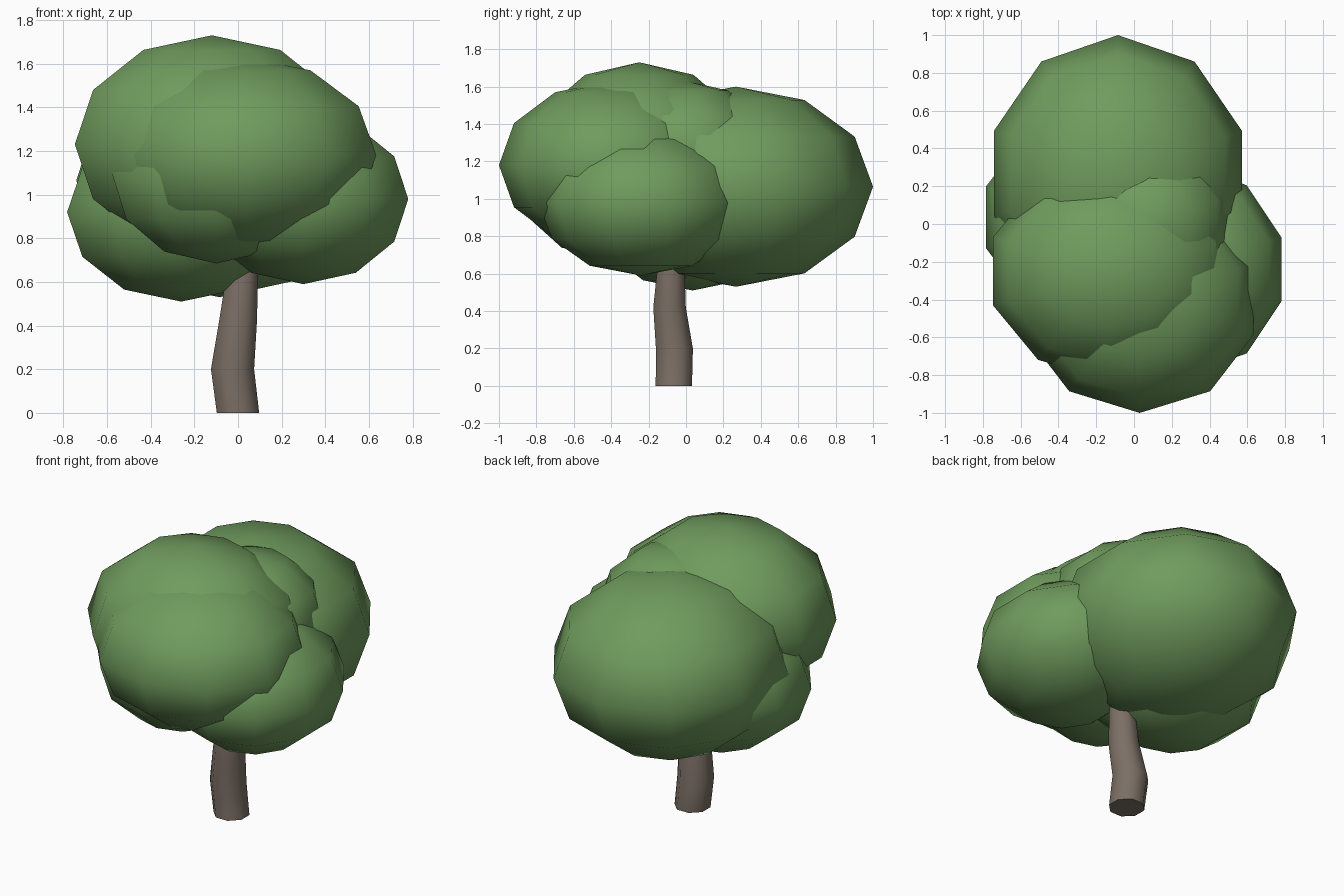
import bpy, bmesh, math

if "Cube" in bpy.data.objects:
    bpy.data.objects.remove(bpy.data.objects["Cube"])


def material(name, color):
    m = bpy.data.materials.new(name)
    m.diffuse_color = color
    m.use_nodes = True
    m.node_tree.nodes["Principled BSDF"].inputs["Base Color"].default_value = m.diffuse_color
    return m


leaf = material("leaf_green", (0.16, 0.33, 0.11, 1))
bark = material("bark_brown", (0.20, 0.16, 0.13, 1))


def add_object(name, bm, mat, smooth_angle):
    me = bpy.data.meshes.new(name)
    bm.to_mesh(me)
    bm.free()
    me.materials.append(mat)
    ob = bpy.data.objects.new(name, me)
    bpy.context.collection.objects.link(ob)
    bpy.ops.object.select_all(action='DESELECT')
    ob.select_set(True)
    bpy.context.view_layer.objects.active = ob
    bpy.ops.object.shade_smooth_by_angle(angle=math.radians(smooth_angle))
    return ob


def foliage(name, center, radii):
    # low-poly ellipsoid: 10 segments (a vertex on the y axis), 6 rings
    bm = bmesh.new()
    bmesh.ops.create_uvsphere(bm, u_segments=10, v_segments=6, radius=1)
    x_top = max(v.co.x for v in bm.verts)
    if x_top > 0.99:
        for v in bm.verts:
            v.co.x, v.co.y = -v.co.y, v.co.x
    for v in bm.verts:
        v.co = [c + r * k for c, r, k in zip(center, radii, v.co)]
    add_object(name, bm, leaf, 80)


# Leaf clumps
foliage("foliage_back", (-0.085, 0.267, 1.065), (0.69, 0.733, 0.535))
foliage("foliage_front", (0.03, -0.40, 1.18), (0.635, 0.60, 0.45))
foliage("foliage_top", (-0.12, -0.25, 1.23), (0.66, 0.58, 0.50))
foliage("foliage_right", (0.30, -0.24, 0.98), (0.505, 0.55, 0.39))
foliage("foliage_left", (-0.26, 0.035, 0.92), (0.55, 0.53, 0.41))
foliage("foliage_front_low", (-0.10, -0.44, 1.09), (0.50, 0.45, 0.405))
foliage("foliage_upper_right", (0.08, 0.0, 1.25), (0.44, 0.45, 0.38))

# Slightly crooked trunk: (x, y, z, radius) stations
SIDES = 8
stations = [(0, -0.065, 0, 0.105), (-0.025, -0.062, 0.2, 0.107),
            (0.0, -0.088, 0.42, 0.094), (0.02, -0.08, 0.64, 0.078),
            (0.02, -0.08, 0.9, 0.06)]
bm = bmesh.new()
rings = []
for x, y, z, r in stations:
    angles = [2 * math.pi * (i + 0.5) / SIDES for i in range(SIDES)]
    rings.append([bm.verts.new((x + r * math.cos(a), y + r * math.sin(a), z))
                  for a in angles])
for lo, hi in zip(rings, rings[1:]):
    for i in range(SIDES):
        j = (i + 1) % SIDES
        bm.faces.new((lo[i], lo[j], hi[j], hi[i]))
bm.faces.new(rings[0][::-1])
bm.faces.new(rings[-1])
add_object("trunk", bm, bark, 60)
